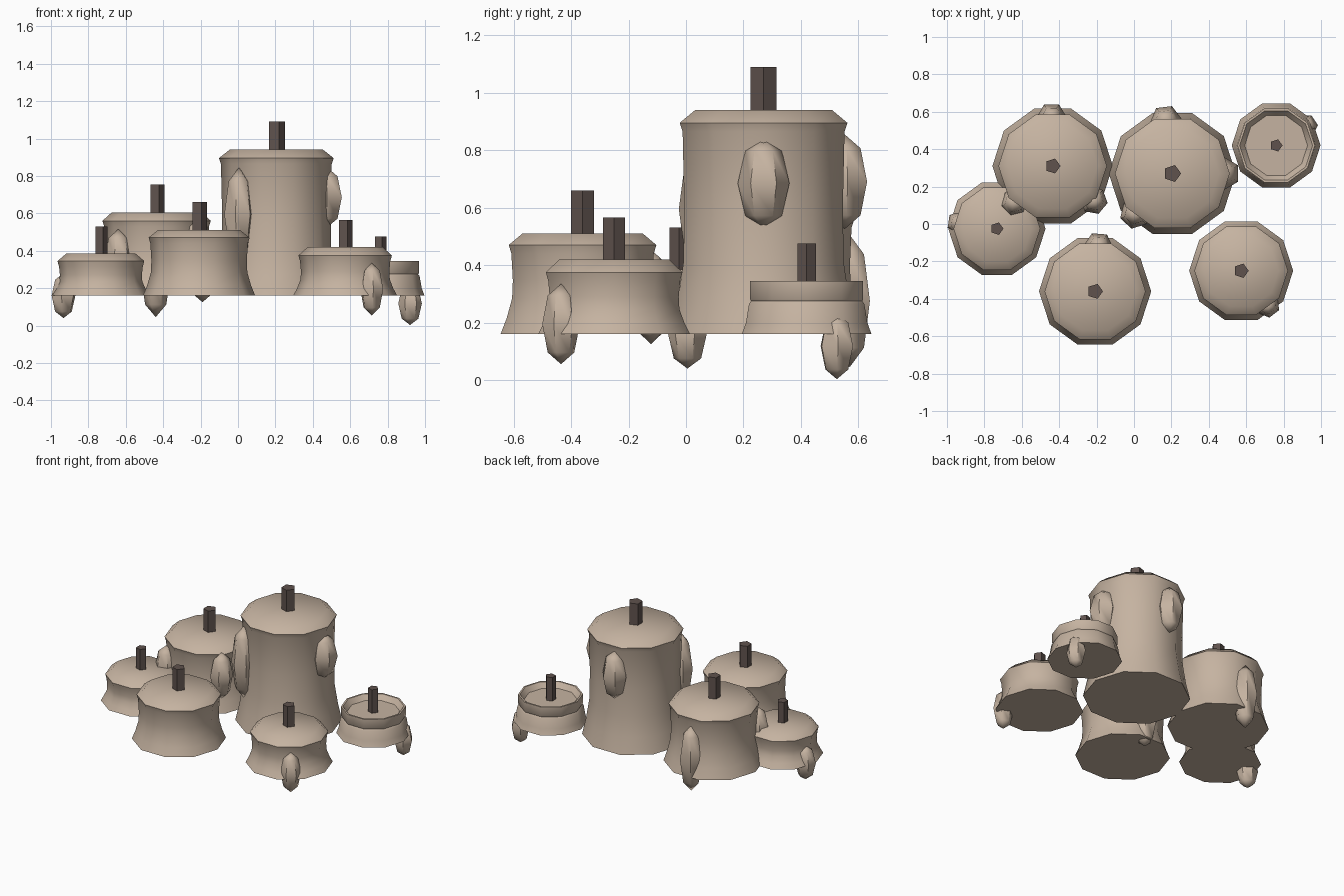
import bpy, bmesh, math

if "Cube" in bpy.data.objects:
    bpy.data.objects.remove(bpy.data.objects["Cube"])

def material(name, rgb):
    m = bpy.data.materials.new(name)
    m.diffuse_color = (*rgb, 1)
    m.use_nodes = True
    m.node_tree.nodes["Principled BSDF"].inputs["Base Color"].default_value = m.diffuse_color
    return m

WAX = material("beige wax", (0.56, 0.45, 0.355))
WICK = material("dark wick", (0.115, 0.085, 0.075))
BASE = 0.16

def finish(bm, name, mat, angle):
    bmesh.ops.recalc_face_normals(bm, faces=bm.faces)
    me = bpy.data.meshes.new(name)
    bm.to_mesh(me)
    bm.free()
    me.materials.append(mat)
    ob = bpy.data.objects.new(name, me)
    bpy.context.collection.objects.link(ob)
    bpy.ops.object.select_all(action='DESELECT')
    ob.select_set(True)
    bpy.context.view_layer.objects.active = ob
    if angle:
        bpy.ops.object.shade_smooth_by_angle(angle=math.radians(angle))
    return ob

def lathe(name, x, y, profile, sides, mat, angle=0):
    """Closed turned solid from (radius, z) rings, capped at both ends."""
    bm = bmesh.new()
    rings = []
    for r, z in profile:
        rings.append([bm.verts.new((x + r * math.cos(2 * math.pi * i / sides),
                                    y + r * math.sin(2 * math.pi * i / sides), z))
                      for i in range(sides)])
    for a, b in zip(rings, rings[1:]):
        for i in range(sides):
            j = (i + 1) % sides
            bm.faces.new((a[i], a[j], b[j], b[i]))
    bm.faces.new(rings[0][::-1])
    bm.faces.new(rings[-1])
    return finish(bm, name, mat, angle)

def drip(name, x, y, z, r, half, heading):
    """Low-poly wax drop, one edge turned outward."""
    bm = bmesh.new()
    bmesh.ops.create_uvsphere(bm, u_segments=6, v_segments=4, radius=1)
    c, s = math.cos(heading), math.sin(heading)
    for v in bm.verts:
        px, py, pz = v.co
        v.co = (x + r * (px * c - py * s), y + r * (px * s + py * c), z + half * pz)
    finish(bm, name, WAX, 50)

# name, x, y, base radius, shoulder radius, top radius, shoulder z, top z, wick radius, wick top, drips
candles = [
    ("tall_candle", 0.205, 0.27, 0.34, 0.307, 0.25, 0.895, 0.94, 0.047, 1.09,
     [(0.477, 0.27, 0.685, 0.09, 0.16), (0.17, 0.552, 0.69, 0.085, 0.165),
      (0.005, 0.055, 0.595, 0.082, 0.25)]),
    ("front_candle", -0.208, -0.36, 0.30, 0.27, 0.22, 0.47, 0.51, 0.042, 0.66,
     [(-0.19, -0.122, 0.29, 0.08, 0.165)]),
    ("front_right_candle", 0.573, -0.25, 0.278, 0.25, 0.20, 0.375, 0.42, 0.04, 0.565,
     [(0.715, -0.435, 0.195, 0.066, 0.14)]),
    ("back_left_candle", -0.435, 0.31, 0.322, 0.29, 0.24, 0.56, 0.605, 0.042, 0.755,
     [(-0.44, 0.57, 0.275, 0.08, 0.23), (-0.64, 0.115, 0.36, 0.075, 0.155),
      (-0.215, 0.125, 0.415, 0.075, 0.16)]),
    ("left_candle", -0.733, -0.025, 0.26, 0.232, 0.185, 0.345, 0.385, 0.035, 0.53,
     [(-0.933, 0.005, 0.16, 0.068, 0.12)]),
]

for name, x, y, rb, rs, rt, zs, zt, rw, zw, drips in candles:
    h = zs - BASE
    flare = min(h * 0.4, 0.25)
    profile = [(rb, BASE), (rb * 0.925, BASE + flare * 0.45),
               (rs * 0.955, BASE + flare), (rs * 0.945, BASE + h * 0.6),
               (rs * 0.965, zs - 0.03), (rs, zs), (rt, zt)]
    lathe(name, x, y, profile, 10, WAX, 50)
    lathe(name + "_wick", x, y, [(rw, zt - 0.03), (rw, zw)], 5, WICK)
    for i, (dx, dy, dz, r, half) in enumerate(drips):
        drip(f"{name}_drip_{i}", dx, dy, dz, r, half, math.atan2(dy - y, dx - x))

# small candle with a melted, recessed top
x, y = 0.76, 0.42
lathe("melted_candle", x, y,
      [(0.237, BASE), (0.222, 0.20), (0.211, 0.265), (0.203, 0.275),
       (0.207, 0.28), (0.207, 0.345), (0.195, 0.345), (0.168, 0.31)], 10, WAX, 40)
lathe("melted_candle_wick", x, y, [(0.034, 0.29), (0.034, 0.475)], 5, WICK)
drip("melted_candle_drip", 0.92, 0.525, 0.118, 0.063, 0.115, math.atan2(0.105, 0.16))
